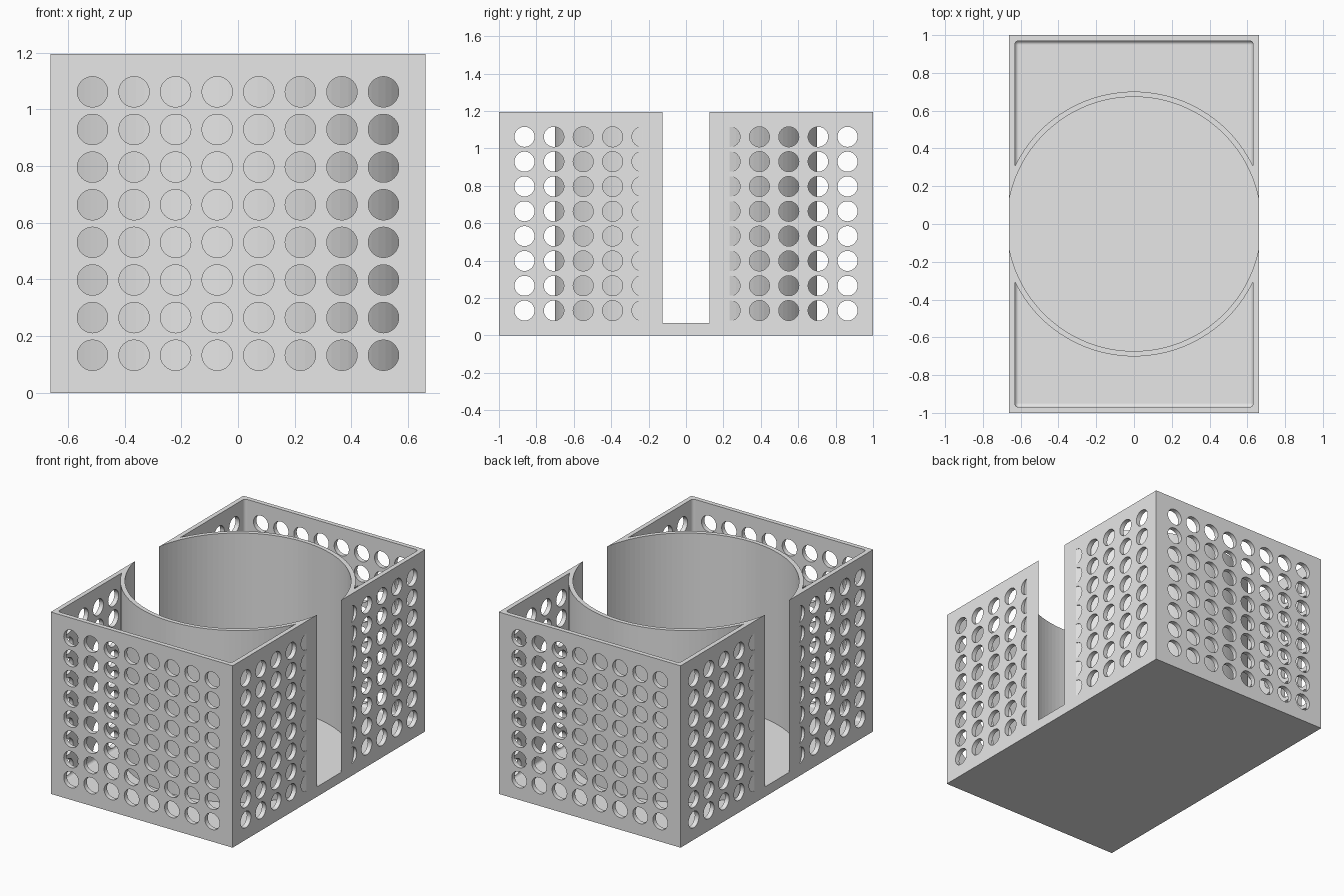
import bpy
import bmesh
from math import pi
from mathutils import Matrix, Vector

default = bpy.data.objects.get("Cube")
if default:
    bpy.data.objects.remove(default, do_unlink=True)

# Overall sizes
HALF_X, HALF_Y, HEIGHT = 0.661, 1.0, 1.195
WALL, FLOOR, FILLET = 0.03, 0.065, 0.02
TUBE_IN, TUBE_OUT = 0.673, 0.701
HOLE_R, ROWS, ROW_STEP = 0.0535, 8, 0.1327
FRONT_HOLES, FRONT_STEP = 8, 0.1466
SIDE_HOLES, SIDE_STEP = 12, 0.157


def make_object(name, bm):
    bmesh.ops.recalc_face_normals(bm, faces=bm.faces)
    mesh = bpy.data.meshes.new(name)
    bm.to_mesh(mesh)
    bm.free()
    obj = bpy.data.objects.new(name, mesh)
    bpy.context.collection.objects.link(obj)
    return obj


def box(name, half_x, half_y, z0, z1, bevel=0):
    bm = bmesh.new()
    bmesh.ops.create_cube(bm, size=1)
    bmesh.ops.scale(bm, vec=(2 * half_x, 2 * half_y, z1 - z0), verts=bm.verts)
    bmesh.ops.translate(bm, vec=(0, 0, (z0 + z1) / 2), verts=bm.verts)
    if bevel:
        bmesh.ops.bevel(bm, geom=bm.edges[:], offset=bevel, segments=5,
                        profile=0.5, affect='EDGES')
    return make_object(name, bm)


def add_cylinder(bm, radius, depth, segments, matrix):
    bmesh.ops.create_cone(bm, cap_ends=True, segments=segments, radius1=radius,
                          radius2=radius, depth=depth, matrix=matrix)


def cylinder(name, radius, z0, z1):
    bm = bmesh.new()
    add_cylinder(bm, radius, z1 - z0, 128,
                 Matrix.Translation((0, 0, (z0 + z1) / 2)))
    return make_object(name, bm)


def subtract(target, cutter):
    mod = target.modifiers.new("cut", 'BOOLEAN')
    mod.operation = 'DIFFERENCE'
    mod.solver = 'EXACT'
    mod.object = cutter
    bpy.context.view_layer.objects.active = target
    bpy.ops.object.modifier_apply(modifier=mod.name)


# Punches for the grids of round holes in all four walls
bm = bmesh.new()
for row in range(1, ROWS + 1):
    z = row * ROW_STEP
    for side in (-1, 1):
        for i in range(FRONT_HOLES):
            x = (i - (FRONT_HOLES - 1) / 2) * FRONT_STEP
            place = Matrix.Translation((x, side * (HALF_Y - WALL / 2), z))
            add_cylinder(bm, HOLE_R, 0.08, 48, place @ Matrix.Rotation(pi / 2, 4, 'X'))
        for i in range(SIDE_HOLES):
            y = (i - (SIDE_HOLES - 1) / 2) * SIDE_STEP
            if abs(y) < 0.2:
                continue  # the tube opening takes these places
            place = Matrix.Translation((side * (HALF_X - WALL / 2), y, z))
            add_cylinder(bm, HOLE_R, 0.08, 48, place @ Matrix.Rotation(pi / 2, 4, 'Y'))
hole_punches = make_object("hole_punches", bm)

# Corner pockets: rounded inner space, kept clear of the round tube
pockets = box("pocket_cutter", HALF_X - WALL, HALF_Y - WALL, FLOOR, HEIGHT + 0.2, FILLET)
tube_outer = cylinder("tube_outer", TUBE_OUT, -0.1, HEIGHT + 0.4)
tube_inner = cylinder("tube_bore", TUBE_IN, FLOOR, HEIGHT + 0.3)
subtract(pockets, tube_outer)
subtract(hole_punches, tube_outer)

# Perforated box with built-in tube, its bore breaking out through both sides
holder = box("perforated_holder", HALF_X, HALF_Y, 0, HEIGHT)
for cutter in (pockets, hole_punches, tube_inner):
    subtract(holder, cutter)
for helper in (pockets, hole_punches, tube_outer, tube_inner):
    bpy.data.objects.remove(helper, do_unlink=True)

# Plain grey plastic
grey = bpy.data.materials.new("light_grey")
grey.use_nodes = True
colour = (0.8, 0.8, 0.8, 1)
grey.diffuse_color = colour
grey.node_tree.nodes["Principled BSDF"].inputs["Base Color"].default_value = colour
holder.data.materials.clear()
holder.data.materials.append(grey)
for face in holder.data.polygons:
    face.material_index = 0
    face.use_smooth = False
